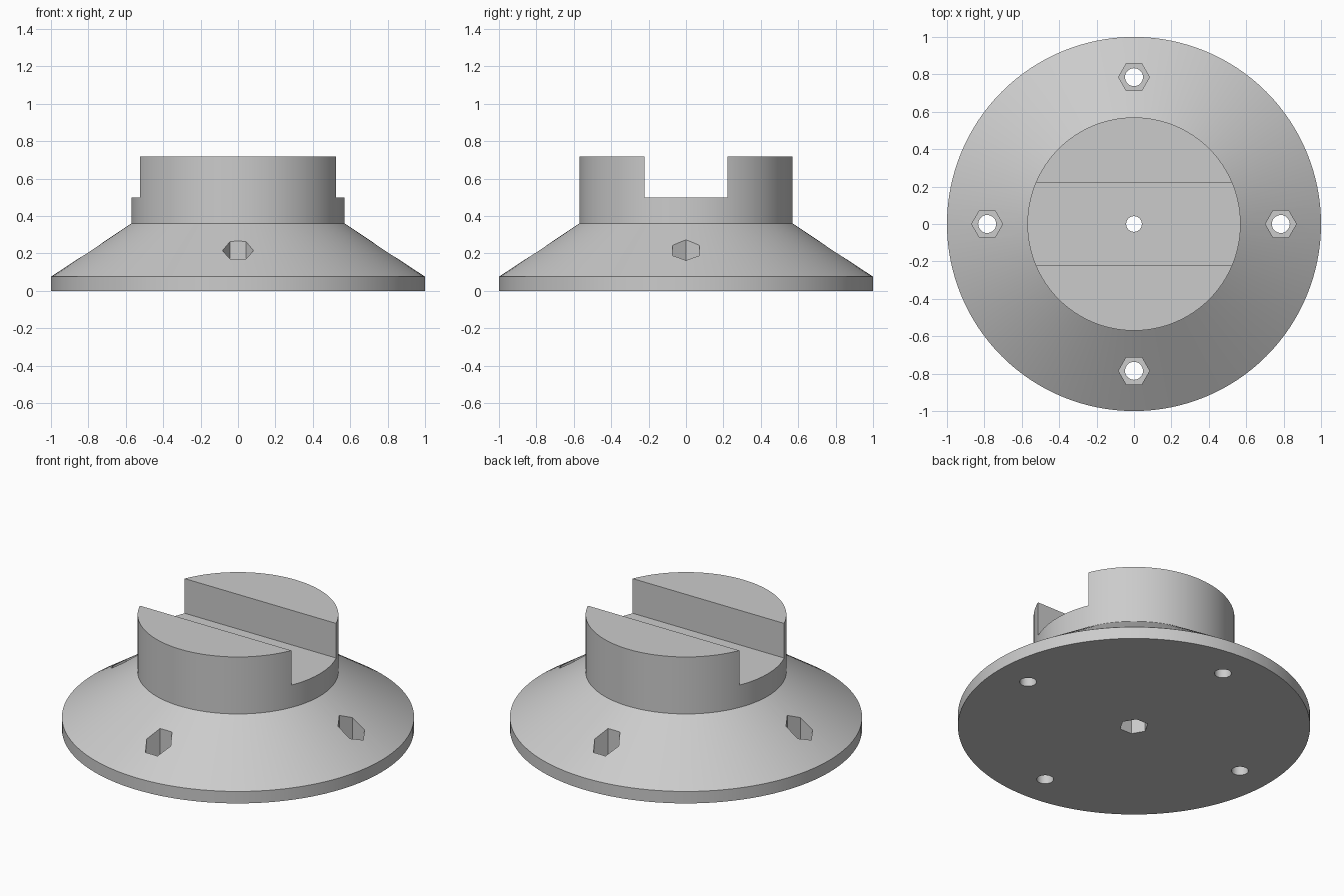
import bpy, bmesh, math
from mathutils import Matrix

cube = bpy.data.objects.get("Cube")
if cube:
    bpy.data.objects.remove(cube, do_unlink=True)

grey = bpy.data.materials.new("light_grey")
grey.use_nodes = True
colour = (0.6, 0.6, 0.6, 1)
grey.diffuse_color = colour
grey.node_tree.nodes["Principled BSDF"].inputs["Base Color"].default_value = colour

SEGMENTS = 128
HEX_RADIUS = 0.083
BOLT_CIRCLE = 0.785


def finish(name, bm):
    bmesh.ops.recalc_face_normals(bm, faces=bm.faces)
    mesh = bpy.data.meshes.new(name)
    bm.to_mesh(mesh)
    bm.free()
    mesh.materials.append(grey)
    obj = bpy.data.objects.new(name, mesh)
    bpy.context.collection.objects.link(obj)
    return obj


def turned_solid(name, profile):
    """Stack of rings (radius, height), capped at both ends."""
    bm = bmesh.new()
    rings = []
    for r, z in profile:
        angles = [math.tau * i / SEGMENTS for i in range(SEGMENTS)]
        rings.append([bm.verts.new((r * math.cos(a), r * math.sin(a), z)) for a in angles])
    for low, high in zip(rings, rings[1:]):
        for i in range(SEGMENTS):
            j = (i + 1) % SEGMENTS
            bm.faces.new((low[i], low[j], high[j], high[i]))
    bm.faces.new(rings[0])
    bm.faces.new(rings[-1])
    return finish(name, bm)


def add_prism(bm, x, y, radius, low, high, sides):
    """Upright prism with one corner pointing along +x."""
    made = bmesh.ops.create_cone(bm, cap_ends=True, segments=sides, radius1=radius,
                                 radius2=radius, depth=high - low)
    first = max(v.co.x for v in made["verts"])
    corner = next(v for v in made["verts"] if v.co.x == first)
    turn = Matrix.Rotation(-math.atan2(corner.co.y, corner.co.x), 4, "Z")
    place = Matrix.Translation((x, y, (low + high) / 2))
    bmesh.ops.transform(bm, matrix=place @ turn, verts=made["verts"])


def cut(target, cutter):
    mod = target.modifiers.new(cutter.name, "BOOLEAN")
    mod.operation = "DIFFERENCE"
    mod.solver = "EXACT"
    mod.object = cutter
    bpy.context.view_layer.objects.active = target
    bpy.ops.object.modifier_apply(modifier=mod.name)
    bpy.data.objects.remove(cutter, do_unlink=True)


# Flanged base with a conical shoulder and a round boss
base = turned_solid("flanged_base", [(1, 0), (1, 0.075), (0.57, 0.36), (0.57, 0.717)])

# Slot across the boss
bm = bmesh.new()
bmesh.ops.create_cube(bm, size=1)
bmesh.ops.scale(bm, vec=(3, 0.444, 0.5), verts=bm.verts)
bmesh.ops.translate(bm, vec=(0, 0, 0.75), verts=bm.verts)
cut(base, finish("slot_cutter", bm))

# Nut pockets: four in the shoulder, one under the centre
spots = [(BOLT_CIRCLE, 0), (0, BOLT_CIRCLE), (-BOLT_CIRCLE, 0), (0, -BOLT_CIRCLE)]
bm = bmesh.new()
for x, y in spots:
    add_prism(bm, x, y, HEX_RADIUS, 0.075, 0.34, 6)
add_prism(bm, 0, 0, HEX_RADIUS, -0.1, 0.2, 6)
cut(base, finish("pocket_cutter", bm))

# Bolt holes right through
bm = bmesh.new()
for x, y in spots:
    add_prism(bm, x, y, 0.048, -0.1, 0.5, 32)
add_prism(bm, 0, 0, 0.042, -0.1, 0.9, 32)
cut(base, finish("hole_cutter", bm))

# Smooth curved walls, crisp edges
bpy.ops.object.select_all(action="DESELECT")
base.select_set(True)
bpy.context.view_layer.objects.active = base
bpy.ops.object.shade_smooth_by_angle(angle=math.radians(25))
